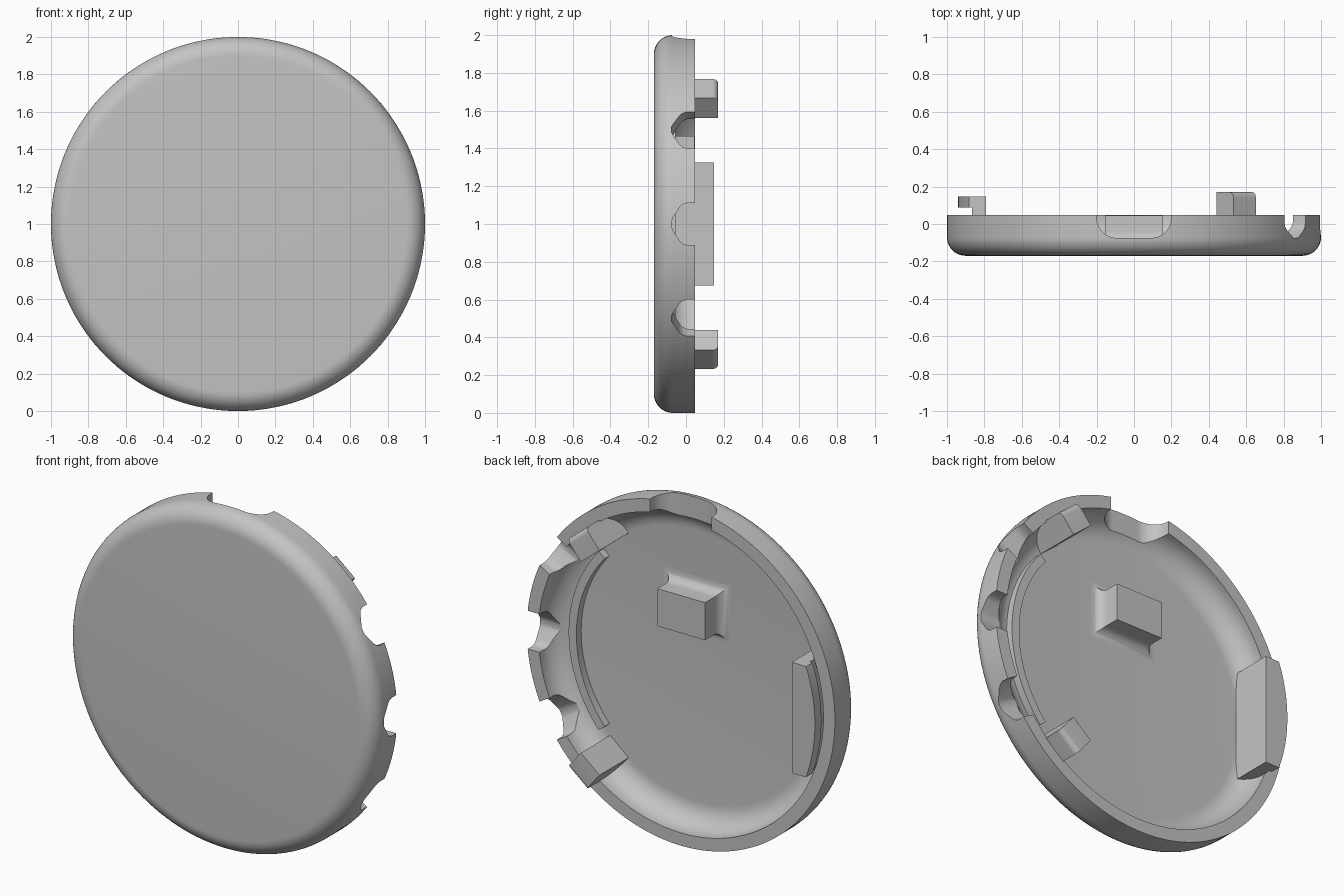
import bpy, bmesh
from math import sin, cos, pi, radians
from mathutils import Vector

if "Cube" in bpy.data.objects:
    bpy.data.objects.remove(bpy.data.objects["Cube"])

FRONT, FLOOR, RIM, BACK = -0.17, -0.10, 0.048, 0.17
CENTRE = Vector((0, 0, 1))
Y = Vector((0, 1, 0))

grey = bpy.data.materials.new("plain_grey")
grey.use_nodes = True
grey.diffuse_color = (0.55, 0.55, 0.55, 1)
grey.node_tree.nodes["Principled BSDF"].inputs["Base Color"].default_value = grey.diffuse_color


def finish(name, bm):
    bmesh.ops.remove_doubles(bm, verts=bm.verts, dist=1e-5)
    bmesh.ops.recalc_face_normals(bm, faces=bm.faces)
    mesh = bpy.data.meshes.new(name)
    bm.to_mesh(mesh)
    bm.free()
    mesh.materials.append(grey)
    ob = bpy.data.objects.new(name, mesh)
    bpy.context.collection.objects.link(ob)
    return ob


def smooth(ob):
    bpy.ops.object.select_all(action='DESELECT')
    ob.select_set(True)
    bpy.context.view_layer.objects.active = ob
    bpy.ops.object.shade_smooth_by_angle(angle=radians(30))


def arc(cx, cy, r, a0, a1, n):
    steps = [radians(a0 + (a1 - a0) * i / n) for i in range(n + 1)]
    return [(cx + r * cos(a), cy + r * sin(a)) for a in steps]


def prism(name, pts, u, v, w, start, end):
    """Outline in the u, v plane, extruded along w."""
    bm = bmesh.new()
    face = bm.faces.new([bm.verts.new(CENTRE + u * a + v * b + w * start) for a, b in pts])
    grown = bmesh.ops.extrude_face_region(bm, geom=[face])["geom"]
    bmesh.ops.translate(bm, vec=w * (end - start),
                        verts=[g for g in grown if isinstance(g, bmesh.types.BMVert)])
    if not any(f is face for f in bm.faces):
        bmesh.ops.holes_fill(bm, edges=bm.edges)
    return finish(name, bm)


def polar(deg):
    """Outward and sideways directions at an angle round the cap."""
    a = radians(deg)
    return Vector((cos(a), 0, sin(a))), Vector((-sin(a), 0, cos(a)))


# Cap: hollow round shell with a rounded front edge and a filleted floor
profile = [(0, FRONT)] + arc(0.9, FRONT + 0.1, 0.1, -90, 0, 10)
profile += [(1, RIM), (0.925, RIM)] + arc(0.795, FLOOR + 0.13, 0.13, 0, -90, 10) + [(0, FLOOR)]
bm = bmesh.new()
verts = [bm.verts.new((r, y, 1)) for r, y in profile]
edges = [bm.edges.new(pair) for pair in zip(verts, verts[1:])]
bmesh.ops.spin(bm, geom=verts + edges, cent=CENTRE, axis=Y, angle=2 * pi, steps=144)
cap = finish("cap_shell", bm)

# Notches through the rim: three small on the left side, a wide one on top
half = [(0.112, 0.1), (0.112, 0.005), (0.104, -0.018), (0.088, -0.034),
        (0.035, -0.068), (0.018, -0.076)]
small = half + [(-a, b) for a, b in reversed(half)]
wide_half = [(0.2, 0.1), (0.2, 0.045)] + arc(0.09, 0.035, 0.11, 0, -90, 8)
wide = wide_half + [(-a, b) for a, b in reversed(wide_half)]
for angle, outline in ((-30, small), (0, small), (30, small), (90, wide)):
    out, side = polar(angle)
    cutter = prism("notch_cutter", outline, side, Y, out, 0.78, 1.15)
    cutter.hide_render = True
    mod = cap.modifiers.new("notch", 'BOOLEAN')
    mod.operation = 'DIFFERENCE'
    mod.solver = 'EXACT'
    mod.object = cutter
    bpy.context.view_layer.objects.active = cap
    bpy.ops.object.modifier_apply(modifier=mod.name)
    bpy.data.objects.remove(cutter)
smooth(cap)

# Two locating tabs with a rounded outer edge
tab = [(0.79, FLOOR - 0.02), (0.93, FLOOR - 0.02)]
tab += arc(0.9, BACK - 0.03, 0.03, 0, 90, 5) + [(0.79, BACK)]
for name, angle in (("upper_tab", 50.5), ("lower_tab", -50.5)):
    out, side = polar(angle)
    smooth(prism(name, tab, out, Y, side, -0.078, 0.078))

# Low curved ridge on the floor between the tabs
X, Z = Vector((1, 0, 0)), Vector((0, 0, 1))
ridge = arc(0, 0, 0.80, -41, 41, 32) + arc(0, 0, 0.75, 41, -41, 32)
smooth(prism("floor_ridge", ridge, X, Z, Y, FLOOR - 0.02, FLOOR + 0.045))

# Clip on the right side: straight stem with an outward curved lip
stem = [(-0.79, -0.325), (-0.79, 0.325), (-0.865, 0.325), (-0.865, -0.325)]
prism("clip_stem", stem, X, Z, Y, FLOOR - 0.02, 0.148)
lip = [(-0.86, -0.325), (-0.86, 0.325)] + arc(0, 0, 0.94, 159.8, 200.2, 16)
smooth(prism("clip_lip", lip, X, Z, Y, 0.088, 0.148))

# Central block flaring into the floor
bm = bmesh.new()
rings = []
flare = [(0.06 - r, y) for r, y in arc(0, FLOOR + 0.06, 0.06, -90, 0, 8)]
for grow, y in flare + [(0, 0.045)]:
    w, h = 0.155 + grow, 0.11 + grow
    rings.append([bm.verts.new((sx * w, y, 1.355 + sz * h))
                  for sx, sz in ((-1, -1), (1, -1), (1, 1), (-1, 1))])
for low, high in zip(rings, rings[1:]):
    for i in range(4):
        j = (i + 1) % 4
        bm.faces.new((low[i], low[j], high[j], high[i]))
bm.faces.new(rings[0])
bm.faces.new(rings[-1])
smooth(finish("centre_block", bm))
